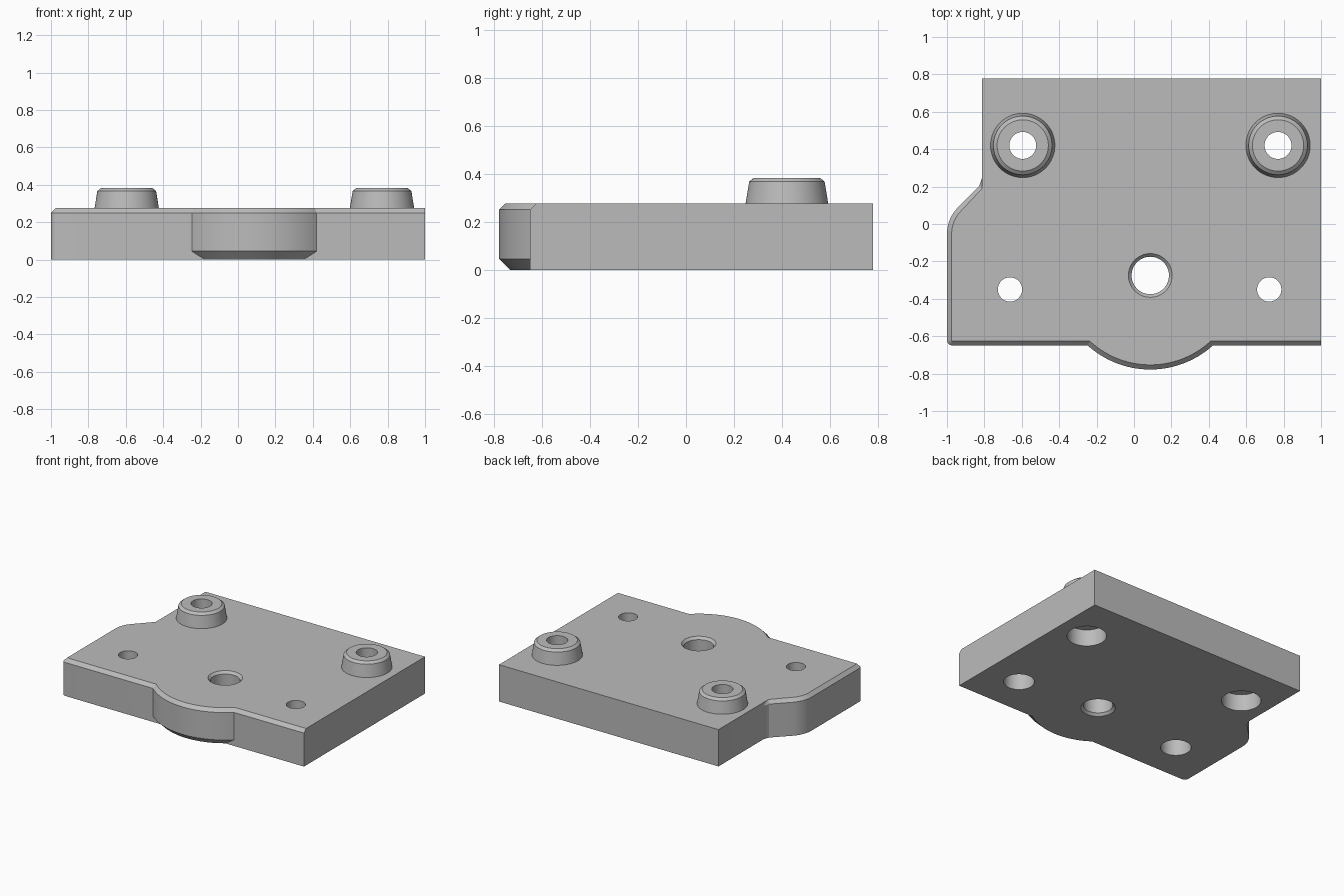
import bpy, bmesh, math
from mathutils import Vector

if "Cube" in bpy.data.objects:
    bpy.data.objects.remove(bpy.data.objects["Cube"])

TOP, CHAMFER = 0.275, 0.025
BULGE = (0.087, -0.278)

grey = bpy.data.materials.new("machined grey")
grey.use_nodes = True
grey.diffuse_color = (0.5, 0.5, 0.5, 1)
grey.node_tree.nodes["Principled BSDF"].inputs["Base Color"].default_value = grey.diffuse_color


def stacked(name, rings):
    """Closed solid skinned through rings that hold equal numbers of points."""
    bm = bmesh.new()
    rows = [[bm.verts.new(p) for p in ring] for ring in rings]
    n = len(rows[0])
    for low, high in zip(rows, rows[1:]):
        for i in range(n):
            j = (i + 1) % n
            bm.faces.new((low[i], low[j], high[j], high[i]))
    bm.faces.new(rows[0][::-1])
    bm.faces.new(rows[-1])
    bmesh.ops.recalc_face_normals(bm, faces=bm.faces)
    mesh = bpy.data.meshes.new(name)
    bm.to_mesh(mesh)
    bm.free()
    mesh.materials.append(grey)
    obj = bpy.data.objects.new(name, mesh)
    bpy.context.collection.objects.link(obj)
    return obj


def circle(centre, radius, start=0, sweep=360, count=64, closed=True):
    steps = count if closed else count - 1
    angles = [math.radians(start + sweep * i / steps) for i in range(count)]
    return [(centre[0] + radius * math.cos(a), centre[1] + radius * math.sin(a)) for a in angles]


def turned(name, centre, profile, count=64):
    """Round solid from (radius, height) pairs, bottom to top."""
    return stacked(name, [[(x, y, z) for x, y in circle(centre, r, count=count)]
                          for r, z in profile])


def combine(target, tool, operation):
    mod = target.modifiers.new("combine", "BOOLEAN")
    mod.operation = operation
    mod.solver = "EXACT"
    mod.object = tool
    bpy.context.view_layer.objects.active = target
    bpy.ops.object.modifier_apply(modifier=mod.name)


def inset(points, distance):
    """Shift the inner points of an open counter-clockwise chain to its left."""
    pts = [Vector(p) for p in points]
    result = []
    for a, b, c in zip(pts, pts[1:], pts[2:]):
        d1, d2 = (b - a).normalized(), (c - b).normalized()
        n1, n2 = Vector((-d1.y, d1.x)), Vector((-d2.y, d2.x))
        result.append(b + (n1 + n2) * distance / (1 + n1.dot(n2)))
    return result


# Plate: plain back and left side, chamfered along the front and shaped right side
left, front, back, step = 1.0, -0.65, 0.778, -0.813
chain = [(step, 0.245), (-0.828, 0.203)]
chain += circle((-0.8, -0.053), 0.2, 135, 45, 10, False)
chain += circle((-0.97, front + 0.03), 0.03, 180, 90, 7, False)
chain += [(left, front)]
plain = [(left, back), (step, back)]
chain_top = [(min(p.x, step) if p.y > 0.15 else p.x, p.y) for p in inset(chain, CHAMFER)]
chain_top = [(step, 0.2)] + chain_top + [(left, front + CHAMFER)]


def level(points, z):
    return [(x, y, z) for x, y in points]


plate = stacked("plate", [level(plain + chain, 0),
                          level(plain, TOP - CHAMFER) + level(chain, TOP - CHAMFER),
                          level(plain + chain_top, TOP)])

# Rounded front bulge with a deep lower chamfer
bulge = turned("front_bulge", BULGE,
               [(0.455, 0), (0.5, 0.045), (0.5, TOP - CHAMFER), (0.5 - CHAMFER, TOP)], 160)
combine(plate, bulge, "UNION")
bpy.data.objects.remove(bulge)


def drill(targets, centre, profile):
    cutter = turned("hole_cutter", centre, profile)
    cutter.hide_render = True
    for target in targets:
        combine(target, cutter, "DIFFERENCE")
    bpy.data.objects.remove(cutter)


# Tapered bosses with counterbored through holes
bosses = []
for name, x in (("right_boss", -0.595), ("left_boss", 0.77)):
    boss = turned(name, (x, 0.42), [(0.172, TOP), (0.157, 0.367), (0.137, 0.383)])
    drill([plate, boss], (x, 0.42), [(0.134, -0.1), (0.134, 0.125), (0.072, 0.125), (0.072, 0.5)])
    bosses.append(boss)

# Small counterbored holes near the front
for x in (-0.663, 0.723):
    drill([plate], (x, -0.35), [(0.104, -0.1), (0.104, 0.15), (0.065, 0.15), (0.065, 0.5)])

# Central hole, chamfered at both ends
drill([plate], (BULGE[0], -0.275),
      [(0.12, -0.1), (0.117, 0), (0.1, 0.018), (0.1, TOP - 0.018), (0.117, TOP), (0.12, 0.4)])

# Smooth round walls, crisp edges
for obj in [plate] + bosses:
    bpy.ops.object.select_all(action="DESELECT")
    obj.select_set(True)
    bpy.context.view_layer.objects.active = obj
    bpy.ops.object.shade_smooth_by_angle(angle=math.radians(20))
